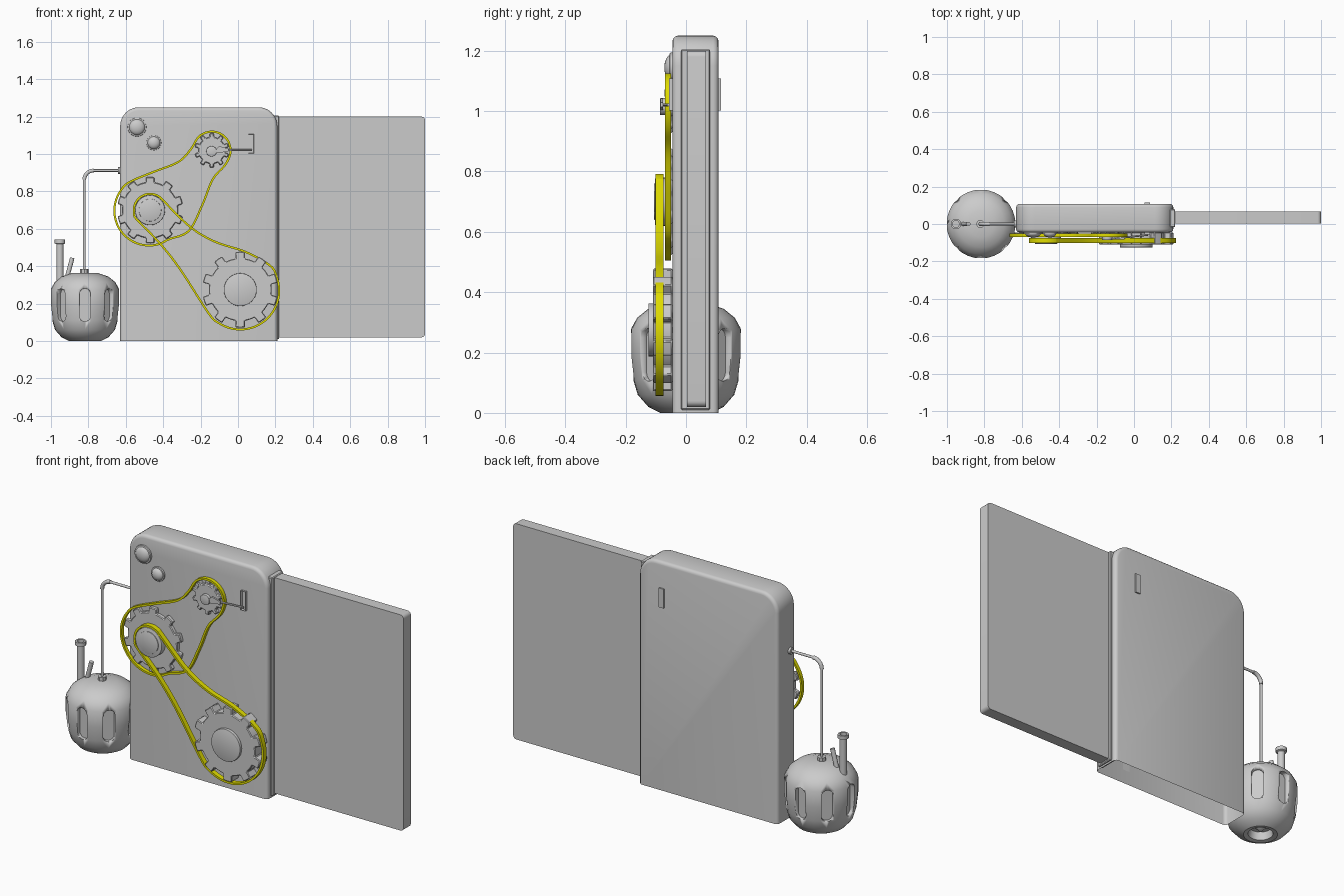
import bpy, bmesh, math
from mathutils import Vector

if "Cube" in bpy.data.objects:
    bpy.data.objects.remove(bpy.data.objects["Cube"])

YELLOW = bpy.data.materials.new("belt_yellow")
YELLOW.diffuse_color = (0.75, 0.72, 0.0, 1)
YELLOW.use_nodes = True
YELLOW.node_tree.nodes["Principled BSDF"].inputs["Base Color"].default_value = YELLOW.diffuse_color


def finish(name, bm, angle=35, bevel=0, segs=3, mat=None):
    bmesh.ops.recalc_face_normals(bm, faces=bm.faces)
    me = bpy.data.meshes.new(name)
    bm.to_mesh(me)
    bm.free()
    ob = bpy.data.objects.new(name, me)
    bpy.context.collection.objects.link(ob)
    bpy.ops.object.select_all(action='DESELECT')
    ob.select_set(True)
    bpy.context.view_layer.objects.active = ob
    if bevel:
        m = ob.modifiers.new("bevel", 'BEVEL')
        m.width, m.segments, m.limit_method = bevel, segs, 'ANGLE'
        bpy.ops.object.modifier_apply(modifier=m.name)
    bpy.ops.object.shade_smooth_by_angle(angle=math.radians(angle))
    if mat:
        me.materials.append(mat)
    return ob


def prism(name, pts, y0, y1, bevel=0, segs=3, open_bottom=False):
    """Extrude an (x, z) outline from y0 to y1."""
    bm = bmesh.new()
    f = bm.faces.new([bm.verts.new((x, y0, z)) for x, z in pts])
    r = bmesh.ops.extrude_face_region(bm, geom=[f], use_keep_orig=True)
    bmesh.ops.translate(bm, vec=(0, y1 - y0, 0),
                        verts=[v for v in r['geom'] if isinstance(v, bmesh.types.BMVert)])
    if open_bottom:
        low = [f for f in bm.faces if all(v.co.z < 1e-5 for v in f.verts)]
        bmesh.ops.delete(bm, geom=low, context='FACES_ONLY')
    return finish(name, bm, bevel=bevel, segs=segs)


def rect(x0, x1, z0, z1):
    return [(x0, z0), (x1, z0), (x1, z1), (x0, z1)]


def arc(cx, cz, r, a0, a1, n):
    return [(cx + r * math.cos(math.radians(a0 + (a1 - a0) * i / n)),
             cz + r * math.sin(math.radians(a0 + (a1 - a0) * i / n))) for i in range(n + 1)]


def disc(name, cx, cz, r, y0, y1, bevel=0):
    return prism(name, arc(cx, cz, r, 0, 360, 32)[:-1], y0, y1, bevel, 2)


def lathe(name, prof, cx=0, cy=0, n=32, angle=35):
    """Spin an (r, z) profile about the vertical axis."""
    bm = bmesh.new()
    vs = [bm.verts.new((r, 0, z)) for r, z in prof]
    es = [bm.edges.new(p) for p in zip(vs, vs[1:])]
    bmesh.ops.spin(bm, geom=vs + es, axis=(0, 0, 1), cent=(0, 0, 0),
                   angle=2 * math.pi, steps=n, use_duplicate=False)
    bmesh.ops.remove_doubles(bm, verts=bm.verts, dist=1e-4)
    bmesh.ops.translate(bm, vec=(cx, cy, 0), verts=bm.verts)
    return finish(name, bm, angle)


def rod(name, p, q, r, n=16):
    p, q = Vector(p), Vector(q)
    bm = bmesh.new()
    bmesh.ops.create_cone(bm, cap_ends=True, segments=n, radius1=r, radius2=r, depth=(q - p).length)
    bmesh.ops.rotate(bm, matrix=(q - p).to_track_quat('Z', 'Y').to_matrix(), verts=bm.verts)
    bmesh.ops.translate(bm, vec=(p + q) / 2, verts=bm.verts)
    return finish(name, bm)


def gear(name, cx, cz, root, tip, teeth, y0, y1):
    pts, step = [], 360 / teeth
    for i in range(teeth):
        a = 90 + i * step
        pts += arc(cx, cz, tip, a - step * .2, a + step * .2, 2)
        pts += arc(cx, cz, root, a + step * .24, a + step * .76, 4)
    return prism(name, pts, y0, y1, 0.004, 1)


def belt(name, pts, y0, y1, t=0.011, sub=6):
    """Closed flat band following a smooth loop through the given points."""
    P, n = [Vector(p) for p in pts], len(pts)
    loop = []
    for i in range(n):
        a, b, c, d = (P[(i + k) % n] for k in (-1, 0, 1, 2))
        for s in range(sub):
            u = s / sub
            loop.append(.5 * (2 * b + (c - a) * u + (2 * a - 5 * b + 4 * c - d) * u * u
                              + (3 * b - a - 3 * c + d) * u ** 3))
    bm, rings, m = bmesh.new(), [], len(loop)
    for i, p in enumerate(loop):
        tan = (loop[(i + 1) % m] - loop[i - 1]).normalized()
        nor = Vector((tan.y, -tan.x)) * t / 2
        a, b = p + nor, p - nor
        rings.append([bm.verts.new((v.x, y, v.y)) for v, y in ((a, y0), (a, y1), (b, y1), (b, y0))])
    for i in range(m):
        r, s = rings[i], rings[(i + 1) % m]
        for k in range(4):
            bm.faces.new((r[k], r[k - 1], s[k - 1], s[k]))
    return finish(name, bm, mat=YELLOW)


# Cabinet: rounded top corners, open underneath
outline = ([(-0.63, 0), (0.21, 0)] + arc(0.11, 1.15, 0.1, 0, 90, 10)
           + arc(-0.53, 1.15, 0.1, 90, 180, 10))
prism("cabinet", outline, -0.045, 0.108, 0.018, 3, open_bottom=True)

# Side frame and wide panel
prism("side_frame", rect(0.19, 0.22, 0.01, 1.205), -0.017, 0.08, 0.004, 1)
panel = ([(0.2, 0.02)] + arc(0.98, 0.04, 0.02, -90, 0, 5)
         + arc(0.98, 1.18, 0.02, 0, 90, 5) + [(0.2, 1.2)])
prism("side_panel", panel, 0.003, 0.066)

# Domed lights on the front
for i, (x, z, r) in enumerate(((-0.54, 1.144, 0.05), (-0.45, 1.06, 0.04))):
    disc(f"light_rim_{i}", x, z, r, -0.054, -0.04, 0.003)
    dome = lathe(f"light_dome_{i}", [(r * .85 * math.cos(a * math.pi / 12),
                                      .022 * math.sin(a * math.pi / 12)) for a in range(7)])
    dome.rotation_euler.x = math.pi / 2
    dome.location = (x, -0.05, z)

# Slot windows, front and back
for name, y, s in (("front_window", -0.056, 1), ("back_window", 0.116, -1)):
    bm = bmesh.new()
    bmesh.ops.create_cube(bm, size=1)
    bmesh.ops.scale(bm, vec=(0.03, 0.03, 0.105), verts=bm.verts)
    bmesh.ops.translate(bm, vec=(0.07, y + s * 0.015, 1.055), verts=bm.verts)
    if s > 0:
        bm.normal_update()
        f = [f for f in bm.faces if f.normal.y < -.9]
        bmesh.ops.inset_region(bm, faces=f, thickness=0.006)
        bmesh.ops.translate(bm, vec=(0, 0.02, 0), verts=f[0].verts)
    finish(name, bm)

# Gears with hubs
gear("top_gear", -0.14, 1.02, 0.072, 0.092, 10, -0.07, -0.045)
gear("middle_gear", -0.47, 0.70, 0.15, 0.177, 10, -0.07, -0.045)
gear("lower_gear", 0.012, 0.275, 0.168, 0.203, 10, -0.11, -0.045)
disc("middle_hub", -0.47, 0.70, 0.08, -0.102, -0.06, 0.003)
disc("middle_hub_cap", -0.47, 0.70, 0.06, -0.106, -0.09, 0.002)
disc("lower_hub", 0.012, 0.275, 0.088, -0.125, -0.1, 0.003)

# Crank pin and push rod to the window
disc("crank_pin", -0.142, 1.015, 0.028, -0.086, -0.05, 0.002)
prism("crank_arm", [(-0.145, 1.0), (-0.05, 1.014), (-0.05, 1.028), (-0.1, 1.042)], -0.084, -0.076)
rod("push_rod", (-0.11, -0.078, 1.021), (0.075, -0.058, 1.021), 0.005, 8)

# Belts
belt("upper_belt", arc(-0.14, 1.02, 0.1, -15, 140, 7) + [(-0.255, 1.022), (-0.32, 0.957), (-0.45, 0.905)]
     + arc(-0.475, 0.697, 0.186, 125, 305, 9)
     + [(-0.262, 0.59), (-0.19, 0.73), (-0.135, 0.865), (-0.07, 0.94)], -0.07, -0.05)
belt("lower_belt", arc(-0.47, 0.70, 0.087, 35, 215, 8) + [(-0.42, 0.525), (-0.31, 0.385)]
     + arc(0.012, 0.27, 0.208, 216, 400, 9)
     + [(0.04, 0.477), (-0.12, 0.53), (-0.255, 0.61)], -0.101, -0.074)

# Fluted tank with a recessed underside
TX = -0.818
tank = lathe("tank", [(0, .012), (.03, .045), (.055, .045), (.062, .004), (.085, 0), (.125, .02),
                      (.16, .06), (.175, .11), (.184, .19), (.184, .275), (.162, .315),
                      (.125, .345), (.07, .363), (0, .366)], TX, 0, 32, 30)
for i in range(8):
    slot = arc(0, .25, .03, 0, 180, 8) + arc(0, .135, .03, 180, 360, 8)
    cut = prism("slot_cutter", slot, -0.3, -0.155)
    cut.hide_render = True
    cut.rotation_euler.z = i * math.pi / 4
    cut.location.x = TX
    m = tank.modifiers.new("slot", 'BOOLEAN')
    m.operation, m.object, m.solver = 'DIFFERENCE', cut, 'EXACT'
    bpy.context.view_layer.update()
    bpy.context.view_layer.objects.active = tank
    bpy.ops.object.modifier_apply(modifier=m.name)
    bpy.data.objects.remove(cut)

# Bent pipe joining tank and cabinet, with thicker elbow and collars
bend = arc(-0.772, 0.862, 0.05, 180, 90, 8)
rod("pipe_riser", (-0.822, 0, 0.36), (-0.822, 0, 0.87), 0.007)
rod("pipe_run", (-0.78, 0, 0.912), (-0.62, 0, 0.912), 0.007)
cu = bpy.data.curves.new("pipe_elbow", 'CURVE')
cu.dimensions, cu.bevel_depth, cu.bevel_resolution, cu.use_fill_caps = '3D', 0.0105, 3, True
sp = cu.splines.new('POLY')
sp.points.add(len(bend) - 1)
for p, (x, z) in zip(sp.points, bend):
    p.co = (x, 0, z, 1)
elbow = bpy.data.objects.new("pipe_elbow", cu)
bpy.context.collection.objects.link(elbow)
rod("pipe_nut", (-0.822, 0, 0.355), (-0.822, 0, 0.385), 0.022, 8)
rod("pipe_flange", (-0.642, 0, 0.912), (-0.625, 0, 0.912), 0.018)

# Chimney with cap, and slanted filler pipe
lathe("chimney", [(0, .27), (.019, .27), (.019, .518), (.028, .522), (.028, .542),
                  (.018, .542), (.018, .525), (0, .525)], -0.952, 0, 16)
rod("filler_pipe", (-0.925, 0, 0.30), (-0.886, 0, 0.445), 0.012)
